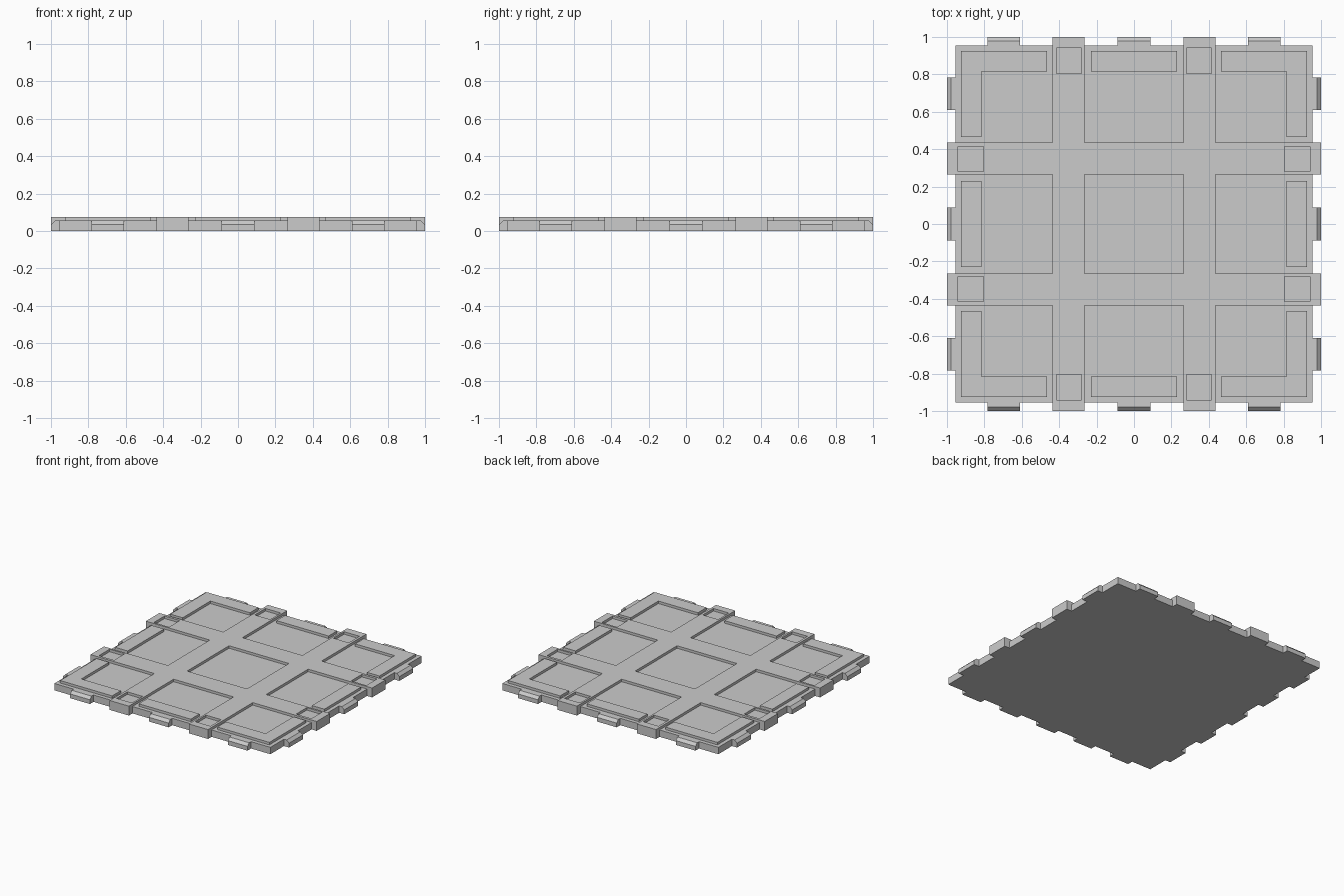
import bpy, bmesh
from math import pi
from mathutils import Matrix, Vector

if "Cube" in bpy.data.objects:
    bpy.data.objects.remove(bpy.data.objects["Cube"])

BASE_TOP, TOP = 0.055, 0.075
EDGE, OUT = 0.955, 1.0


def finish(bm, name):
    bmesh.ops.recalc_face_normals(bm, faces=bm.faces)
    me = bpy.data.meshes.new(name)
    bm.to_mesh(me)
    bm.free()
    ob = bpy.data.objects.new(name, me)
    bpy.context.collection.objects.link(ob)
    return ob


def slab(name, breaks, keep, z0, z1):
    """Extrude the cells of a mirrored grid for which keep(|x|, |y|) is true."""
    bm = bmesh.new()
    g = [-b for b in reversed(breaks)] + list(breaks)
    verts = {}

    def vert(x, y):
        if (x, y) not in verts:
            verts[x, y] = bm.verts.new((x, y, z0))
        return verts[x, y]

    for x0, x1 in zip(g, g[1:]):
        for y0, y1 in zip(g, g[1:]):
            if keep(abs(x0 + x1) / 2, abs(y0 + y1) / 2):
                bm.faces.new([vert(x0, y0), vert(x1, y0), vert(x1, y1), vert(x0, y1)])
    ext = bmesh.ops.extrude_face_region(bm, geom=bm.faces[:], use_keep_orig=True)
    up = [v for v in ext["geom"] if isinstance(v, bmesh.types.BMVert)]
    bmesh.ops.translate(bm, verts=up, vec=(0, 0, z1 - z0))
    return finish(bm, name)


def in_bar(v):
    return 0.265 < v < 0.435


def in_pocket(a, b):
    return 0.28 < a < 0.415 and 0.805 < b < 0.94


# Base plate, with stubs where the lattice bars overhang the edge
slab("base_plate", [0.265, 0.435, EDGE, OUT],
     lambda x, y: max(x, y) < EDGE or in_bar(min(x, y)), 0, BASE_TOP)

# Crossing raised bars with a square pocket near each end
slab("lattice_bars", [0.265, 0.28, 0.415, 0.435, 0.805, 0.94, OUT],
     lambda x, y: (in_bar(x) or in_bar(y)) and not (in_pocket(x, y) or in_pocket(y, x)),
     BASE_TOP, TOP)

# Raised rim strips: L shapes in the corners, straight ones mid-edge
slab("rim_strips", [0.23, 0.465, 0.815, 0.925],
     lambda x, y: max(x, y) > 0.815 and (min(x, y) < 0.23 or min(x, y) > 0.465),
     BASE_TOP, TOP)

# Chamfered tabs, three per side
profile = [(EDGE, 0), (OUT, 0), (OUT, 0.034), (0.979, BASE_TOP), (EDGE, BASE_TOP)]
bm = bmesh.new()
for side in range(4):
    rot = Matrix.Rotation(side * pi / 2, 3, 'Z')
    for c in (-0.697, 0, 0.697):
        face = bm.faces.new([bm.verts.new(rot @ Vector((r, c - 0.087, z))) for r, z in profile])
        ext = bmesh.ops.extrude_face_region(bm, geom=[face], use_keep_orig=True)
        moved = [v for v in ext["geom"] if isinstance(v, bmesh.types.BMVert)]
        bmesh.ops.translate(bm, verts=moved, vec=rot @ Vector((0, 0.174, 0)))
finish(bm, "edge_tabs")
